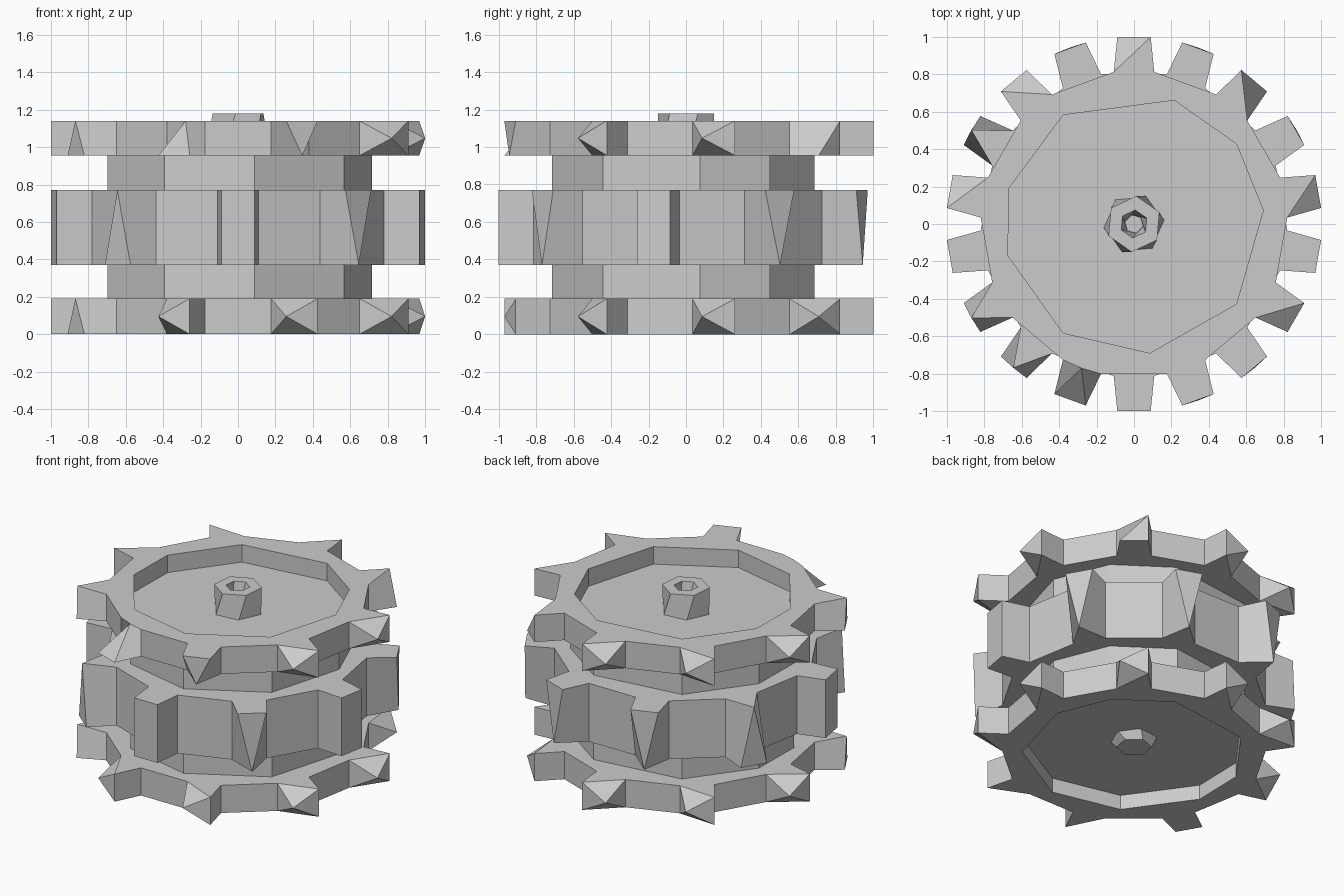
import bpy, bmesh
from math import cos, sin, radians

cube = bpy.data.objects.get("Cube")
if cube:
    bpy.data.objects.remove(cube, do_unlink=True)

grey = bpy.data.materials.new("plain_grey")
grey.use_nodes = True
grey.diffuse_color = (0.6, 0.6, 0.6, 1)
grey.node_tree.nodes["Principled BSDF"].inputs["Base Color"].default_value = (0.6, 0.6, 0.6, 1)


def polar(r, deg, z):
    return (r * cos(radians(deg)), r * sin(radians(deg)), z)


def finish(name, bm):
    bmesh.ops.remove_doubles(bm, verts=bm.verts, dist=0.0005)
    bmesh.ops.recalc_face_normals(bm, faces=bm.faces)
    mesh = bpy.data.meshes.new(name)
    bm.to_mesh(mesh)
    bm.free()
    mesh.materials.append(grey)
    bpy.context.collection.objects.link(bpy.data.objects.new(name, mesh))


def loft(name, angles, rings):
    """Closed solid through rings of (radius, height, twist)."""
    bm = bmesh.new()
    loops = [[bm.verts.new(polar(r, a + twist, z)) for a in angles] for r, z, twist in rings]
    n = len(angles)
    for low, high in zip(loops, loops[1:]):
        for i in range(n):
            j = (i + 1) % n
            bm.faces.new((low[i], low[j], high[j], high[i]))
    bm.faces.new(loops[0][::-1])
    bm.faces.new(loops[-1])
    finish(name, bm)


ROOT, TIP = 0.82, 1.004          # tooth radii
ROOT_A, TIP_A = 7.6, 5.1         # tooth half angles
CORE = [6, 38, 72, 123, 164, 194, 237, 277, 322]


def tooth_tips(style, a, z0, z1):
    """Outer corners: clockwise bottom/top, then counter-clockwise bottom/top."""
    cw, ccw = a - TIP_A, a + TIP_A
    tips = [polar(TIP, cw, z0), polar(TIP, cw, z1), polar(TIP, ccw, z0), polar(TIP, ccw, z1)]
    mid = (z0 + z1) / 2
    if style == "cw":
        tips[0] = tips[1] = polar(TIP, cw, mid)
    elif style == "ccw":
        tips[2] = tips[3] = polar(TIP, ccw, mid)
    elif style == "top":
        tips[1] = tips[3] = polar(TIP, a, z1)
    elif style == "top_in":
        tips[1] = tips[3] = polar(ROOT, a, z1)
    elif style == "top_side":
        tips[1] = tips[3]
    elif style == "bottom":
        tips[0] = tips[2] = polar(TIP, a, z0)
    return tips


def gear(name, z0, z1, start, hole_angles, styles):
    bm = bmesh.new()
    rows = []
    for i, style in enumerate(styles):
        a = start + 40 * i
        points = [polar(ROOT, a + s * ROOT_A, z) for s in (-1, 1) for z in (z0, z1)]
        points += tooth_tips(style, a, z0, z1)
        points += [polar(0.695, hole_angles[i], z) for z in (z0, z1)]
        rows.append([bm.verts.new(p) for p in points])
    for i, style in enumerate(styles):
        rcb, rct, rwb, rwt, tcb, tct, twb, twt, hb, ht = rows[i]
        nxt = rows[(i + 1) % len(rows)]
        faces = [
            # tooth flanks and tip
            (rcb, tcb, tct, rct), (twb, rwb, rwt, twt), (tcb, twb, twt, tct),
            # rim faces inside the tooth, then the valley to the next tooth
            (rct, rwt, ht), (rwb, rcb, hb),
            (rwt, nxt[1], nxt[9], ht), (nxt[0], rwb, hb, nxt[8]),
            (rwb, nxt[0], nxt[1], rwt),
            # hole wall
            (hb, ht, nxt[9], nxt[8])]
        # crease runs from the intact corner across to the opposite root
        if style == "ccw":
            faces += [(rct, tct, rwt), (tct, twt, rwt), (rcb, rwb, tcb), (tcb, rwb, twb)]
        else:
            faces += [(rct, tct, twt), (rct, twt, rwt), (rcb, twb, tcb), (rcb, rwb, twb)]
        for f in faces:
            bm.faces.new(f)
    finish(name, bm)


# Three stacked gears, the middle one turned half a tooth
gear("top_gear", 0.955, 1.14, 10, CORE,
     ["cw", "top_side", "ccw", "cw", "cw", "top", "top_in", "bottom", "cw"])
gear("middle_gear", 0.37, 0.77, 30, CORE[1:] + CORE[:1],
     ["bottom", "bottom", "bottom", "top", "full", "top", "full", "bottom", "full"])
gear("bottom_gear", 0.0, 0.19, 10, CORE,
     ["cw", "cw", "ccw", "cw", "cw", "top", "cw", "cw", "cw"])

# Drum joining the gears; its ends are the recessed floors
loft("core_drum", CORE, [(0.72, 0.1, 0), (0.72, 1.02, 0)])

# Axle ends
hexagon = range(0, 360, 60)
loft("top_axle", hexagon, [(0.165, 1.0, 5), (0.15, 1.18, 25), (0.075, 1.18, 25), (0.05, 1.06, 45)])
loft("bottom_axle", hexagon, [(0.11, 0.05, 20), (0.16, 0.12, 5)])
